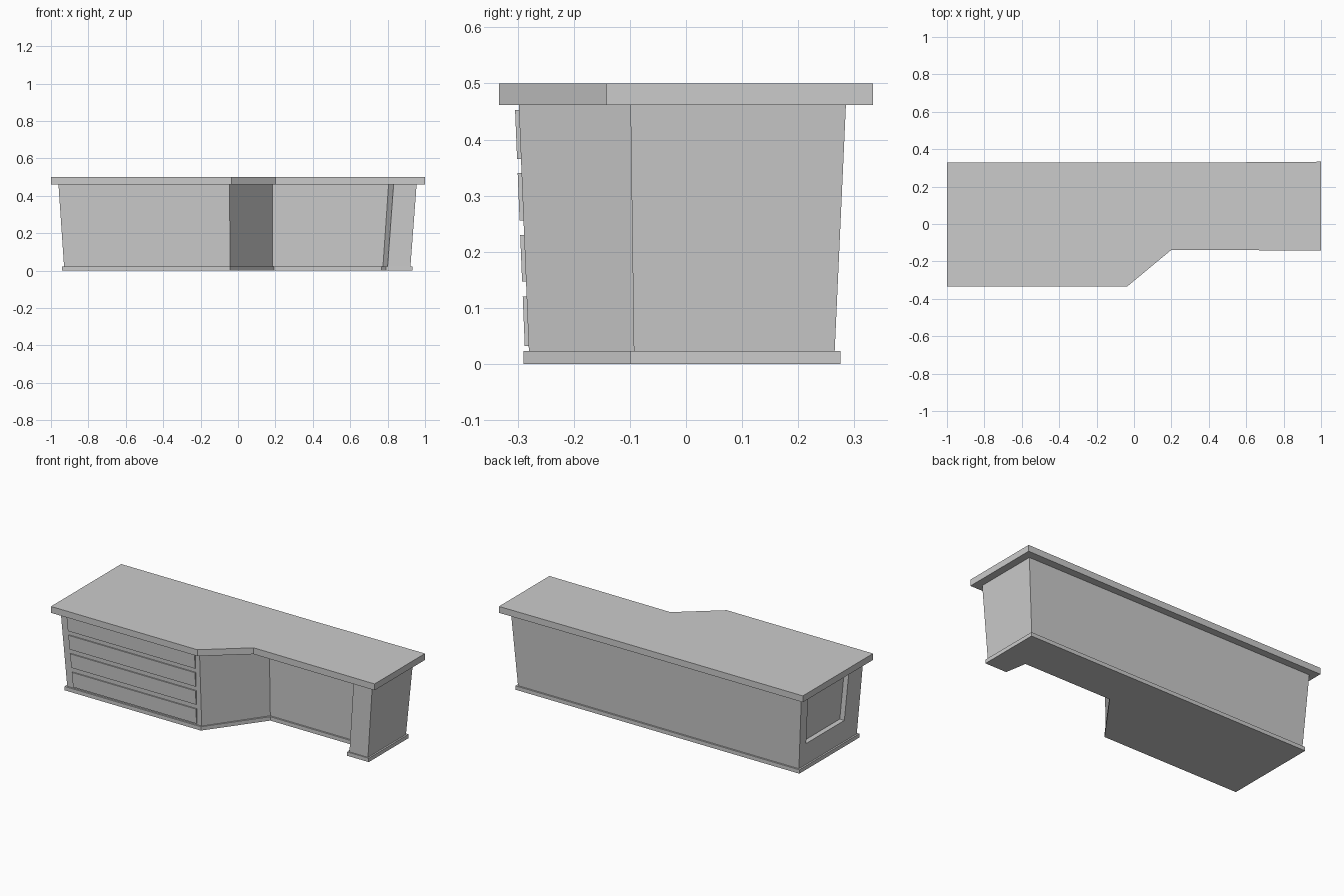
import bpy, bmesh

if "Cube" in bpy.data.objects:
    bpy.data.objects.remove(bpy.data.objects["Cube"])


def loft(name, low, high, z0, z1):
    """Solid between two matching outlines (counter-clockwise) at two heights."""
    bm = bmesh.new()
    a = [bm.verts.new((x, y, z0)) for x, y in low]
    b = [bm.verts.new((x, y, z1)) for x, y in high]
    bm.faces.new(a[::-1])
    bm.faces.new(b)
    n = len(a)
    for i in range(n):
        j = (i + 1) % n
        bm.faces.new((a[i], a[j], b[j], b[i]))
    bmesh.ops.recalc_face_normals(bm, faces=bm.faces)
    mesh = bpy.data.meshes.new(name)
    bm.to_mesh(mesh)
    bm.free()
    ob = bpy.data.objects.new(name, mesh)
    bpy.context.collection.objects.link(ob)
    return ob


def rect(x0, x1, y0, y1):
    return [(x0, y0), (x1, y0), (x1, y1), (x0, y1)]


Z0, Z1 = 0.023, 0.462


def mix(low, high, z):
    """Value on the tapered wall at height z."""
    return low + (high - low) * (z - Z0) / (Z1 - Z0)


# Countertop with angled front step
top = [(-1, -0.333), (-0.035, -0.333), (0.2, -0.138), (1, -0.142),
       (1, 0.333), (0.3, 0.328), (-1, 0.328)]
loft("countertop", top, top, Z1, 0.5)

# Tapered body: drawer cabinet, angled side, knee recess and right-hand post
body_low = [(-0.93, -0.28), (-0.043, -0.28), (0.185, 0.04), (0.775, 0.04),
            (0.8, -0.093), (0.922, -0.093), (0.922, 0.265), (-0.93, 0.265)]
body_high = [(-0.96, -0.298), (-0.045, -0.298), (0.185, 0.03), (0.805, 0.03),
             (0.832, -0.099), (0.955, -0.099), (0.955, 0.285), (-0.96, 0.285)]
body = loft("body", body_low, body_high, Z0, Z1)

# Plinth following the body outline
plinth = [(-0.94, -0.29), (-0.042, -0.29), (0.192, 0.03), (0.768, 0.03),
          (0.79, -0.1), (0.932, -0.1), (0.932, 0.275), (-0.94, 0.275)]
loft("plinth", plinth, plinth, 0, Z0)

# Recessed panel in the left end
zl, zh, depth = 0.155, 0.452, 0.03
xl, xh = mix(-0.93, -0.96, zl), mix(-0.93, -0.96, zh)
cutter = loft("recess_cutter", rect(xl - 0.1, xl + depth, -0.15, 0.21),
              rect(xh - 0.1, xh + depth, -0.165, 0.22), zl, zh)
cutter.hide_render = True
cutter.hide_viewport = True
cut = body.modifiers.new("end_recess", 'BOOLEAN')
cut.operation = 'DIFFERENCE'
cut.solver = 'EXACT'
cut.object = cutter

# Four drawer fronts leaning with the cabinet face
for i, (z0, z1) in enumerate([(0.032, 0.12), (0.147, 0.23), (0.256, 0.34), (0.365, 0.453)]):
    outlines = []
    for z in (z0, z1):
        y = mix(-0.28, -0.298, z)
        outlines.append(rect(mix(-0.885, -0.918, z), -0.073, y - 0.007, y + 0.003))
    loft(f"drawer_front_{i + 1}", outlines[0], outlines[1], z0, z1)
